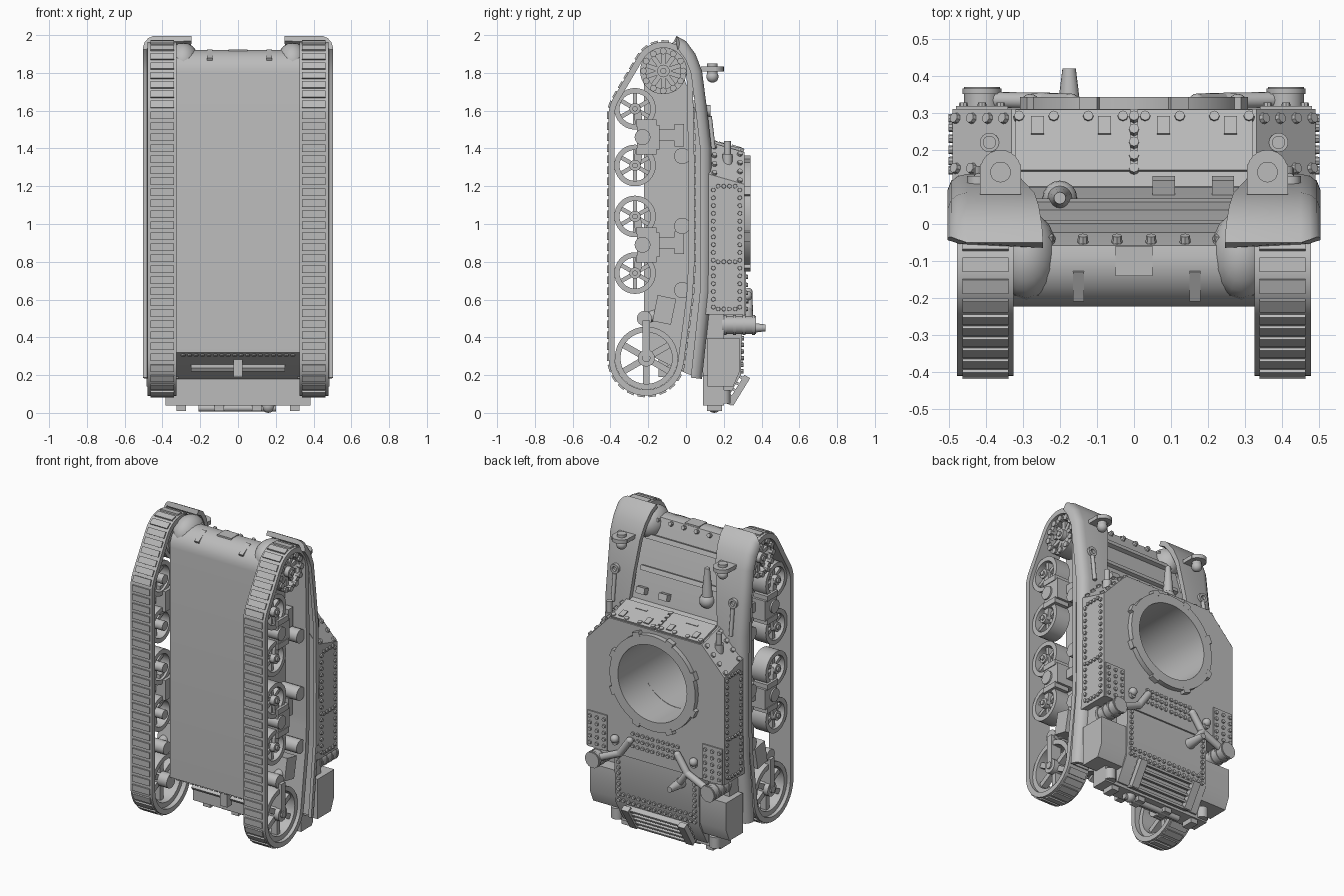
import bpy, bmesh, math
from mathutils import Matrix, Vector

cube = bpy.data.objects.get("Cube")
if cube:
    bpy.data.objects.remove(cube, do_unlink=True)

grey = bpy.data.materials.new("plain_grey")
grey.use_nodes = True
grey.diffuse_color = (0.5, 0.5, 0.5, 1)
for node in grey.node_tree.nodes:
    if node.type == 'BSDF_PRINCIPLED':
        node.inputs["Base Color"].default_value = grey.diffuse_color
        node.inputs["Roughness"].default_value = 0.7
parts = []


def finish(bm, name, mirror=False):
    bmesh.ops.recalc_face_normals(bm, faces=bm.faces)
    mesh = bpy.data.meshes.new(name)
    bm.to_mesh(mesh)
    bm.free()
    mesh.materials.append(grey)
    obj = bpy.data.objects.new(name, mesh)
    bpy.context.collection.objects.link(obj)
    if mirror:
        obj.modifiers.new("Mirror", 'MIRROR').use_mirror_merge = False
    parts.append(obj)
    return obj


def box(bm, centre, size, tilt=0.0, turn=0.0):
    m = (Matrix.Translation(centre) @ Matrix.Rotation(turn, 4, 'Y')
         @ Matrix.Rotation(tilt, 4, 'X') @ Matrix.Diagonal((*size, 1)))
    bmesh.ops.create_cube(bm, size=1, matrix=m)


def cyl(bm, start, end, r, r_end=None, n=16):
    a, b = Vector(start), Vector(end)
    m = Matrix.Translation((a + b) / 2) @ (b - a).to_track_quat('Z', 'Y').to_matrix().to_4x4()
    bmesh.ops.create_cone(bm, cap_ends=True, segments=n, radius1=r,
                          radius2=r if r_end is None else r_end, depth=(b - a).length, matrix=m)


def ball(bm, centre, r, stretch=(1, 1, 1)):
    m = Matrix.Translation(centre) @ Matrix.Diagonal((*stretch, 1))
    bmesh.ops.create_uvsphere(bm, u_segments=16, v_segments=10, radius=r, matrix=m)


def pipe(bm, points, r):
    for a, b in zip(points, points[1:]):
        cyl(bm, a, b, r)
        ball(bm, b, r)


def prism(bm, points, axis, low, high):
    place = (lambda p, d: (d, p[0], p[1])) if axis == 'x' else (lambda p, d: (p[0], d, p[1]))
    ends = [[bm.verts.new(place(p, d)) for p in points] for d in (low, high)]
    for end in ends:
        bm.faces.new(end)
    for i in range(len(points)):
        bm.faces.new((ends[0][i - 1], ends[0][i], ends[1][i], ends[1][i - 1]))


def skin(bm, loops):
    for i in range(len(loops)):
        for j in range(len(loops[0])):
            bm.faces.new((loops[i - 1][j - 1], loops[i - 1][j], loops[i][j], loops[i][j - 1]))


def hoop(bm, centre, axis, r_in, r_out, low, high, n=32):
    c, loops = Vector(centre), []
    for k in range(n):
        u, v = math.cos(math.tau * k / n), math.sin(math.tau * k / n)
        loops.append([bm.verts.new(c + Vector((d, r * u, r * v) if axis == 'x' else (r * u, d, r * v)))
                      for r, d in ((r_in, low), (r_out, low), (r_out, high), (r_in, high))])
    skin(bm, loops)


def rivets(bm, start, end, count, normal, r=0.013):
    a, b, nrm = Vector(start), Vector(end), Vector(normal).normalized()
    for i in range(count):
        p = a.lerp(b, i / (count - 1))
        cyl(bm, p - nrm * 0.01, p + nrm * 0.01, r, r * 0.85, 8)


def arc(cy, cz, r, begin, end, n):
    angles = [math.radians(begin + (end - begin) * i / n) for i in range(n + 1)]
    return [(cy + r * math.cos(a), cz + r * math.sin(a)) for a in angles]


# Hull body with a rounded nose and fairings towards the mudguards
bm = bmesh.new()
nose = arc(-0.1, 1.8, 0.122, 180, 70, 8)
prism(bm, [(0.08, 0.18), (0.0, 0.21), (-0.222, 0.32)] + nose + [(0.1, 1.45), (0.11, 1.3)], 'x', -0.33, 0.33)
hull = finish(bm, "hull")
bm = bmesh.new()
ball(bm, (0.29, -0.085, 1.86), 0.1, (0.85, 1.2, 1))
finish(bm, "nose_fairing", True)

# Upper body with angled front corners and a sloping front
bm = bmesh.new()
half = [(0.33, 1.44), (0.49, 1.27), (0.49, 0.52)]
prism(bm, half + [(-x, z) for x, z in reversed(half)], 'y', 0.1, 0.31)
for v in bm.verts:
    if v.co.y > 0.3 and v.co.z > 1:
        v.co.z -= 0.06
upper = finish(bm, "upper_body")

# Turret well cut through both bodies
bm = bmesh.new()
cyl(bm, (0, -0.21, 1.055), (0, 0.5, 1.055), 0.245, n=48)
cutter = finish(bm, "well_cutter")
parts.remove(cutter)
cutter.hide_render = True
for body in (hull, upper):
    cut = body.modifiers.new("Well", 'BOOLEAN')
    cut.operation, cut.object = 'DIFFERENCE', cutter
    bpy.context.view_layer.objects.active = body
    bpy.ops.object.modifier_apply(modifier=cut.name)
bpy.data.objects.remove(cutter, do_unlink=True)

bm = bmesh.new()
hoop(bm, (0, 0, 1.055), 'y', 0.245, 0.305, 0.3, 0.342, 48)
for k in range(8):
    a = math.tau * (k + 0.5) / 8
    box(bm, (0.305 * math.cos(a), 0.325, 1.055 + 0.305 * math.sin(a)), (0.035, 0.035, 0.05), turn=-a)
finish(bm, "turret_ring")

# Engine deck, side boxes and rear plates
bm = bmesh.new()
prism(bm, [(0.09, 0.53), (0.3, 0.53), (0.29, 0.2), (0.21, 0.06), (0.09, 0.06)], 'x', -0.3, 0.3)
finish(bm, "engine_deck")
bm = bmesh.new()
prism(bm, [(0.115, 0.395), (0.285, 0.395), (0.285, 0.22), (0.25, 0.14), (0.115, 0.14)], 'x', 0.29, 0.485)
box(bm, (0.37, 0.15, 0.46), (0.16, 0.1, 0.14))
finish(bm, "side_box", True)
bm = bmesh.new()
box(bm, (0, 0.145, 0.12), (0.77, 0.11, 0.16))
for x in (-0.2, 0.2):
    box(bm, (x, 0.28, 0.12), (0.05, 0.035, 0.17), tilt=-0.55)
for k in range(5):
    box(bm, (0, 0.22 + 0.019 * k, 0.055 + 0.033 * k), (0.44, 0.05, 0.014), tilt=-0.4)
cyl(bm, (-0.21, 0.15, 0.025), (0.2, 0.15, 0.025), 0.018)
ball(bm, (0.16, 0.15, 0.035), 0.035)
for x in (-0.3, -0.1, 0.1, 0.3):
    box(bm, (x, 0.15, 0.035), (0.05, 0.08, 0.05))
finish(bm, "rear_plates")
bm = bmesh.new()
cyl(bm, (0.35, 0.2, 0.05), (0.35, 0.2, 0.12), 0.035)
finish(bm, "rear_lamp", True)
bm = bmesh.new()
box(bm, (0, -0.08, 0.25), (0.5, 0.02, 0.08), tilt=-1)
rivets(bm, (-0.29, -0.195, 0.31), (0.29, -0.195, 0.31), 18, (0, -0.5, -1))
box(bm, (0, -0.12, 0.24), (0.05, 0.05, 0.1))
finish(bm, "belly_end_plate")

# Fenders: a curved sheet with a rolled outer edge, widening towards the nose
top = [Vector((0, *p)) for p in ((-0.05, 1.995), (0.0, 1.968), (0.05, 1.9), (0.085, 1.81), (0.112, 1.6),
                                 (0.135, 1.4), (0.137, 1.0), (0.135, 0.65), (0.085, 0.18))]
bm, rows = bmesh.new(), []
for i, p in enumerate(top):
    t = (top[min(i + 1, len(top) - 1)] - top[max(i - 1, 0)]).normalized()
    out = Vector((0, -t.z, t.y))
    inner = 0.245 + 0.07 * min(1, (top[0].z - p.z) / 0.55)
    # the front outer corner is rounded back along the sheet
    back = t * 0.04 if i == 0 else Vector()
    rows.append([bm.verts.new(p - out * drop + back * pull + Vector((x, 0, 0)))
                 for x, drop, pull in ((inner, 0, 0), (0.45, 0, 0), (0.475, 0.006, 0.3), (0.493, 0.02, 0.7),
                                       (0.503, 0.045, 1), (0.503, 0.06, 1), (0.482, 0.06, 1),
                                       (0.47, 0.03, 0.3), (inner, 0.03, 0))])
for a, b in zip(rows, rows[1:]):
    for j in range(len(a)):
        bm.faces.new((a[j - 1], a[j], b[j], b[j - 1]))
bm.faces.new(rows[0])
bm.faces.new(rows[-1])
finish(bm, "fender", True)

# Headlamps, fender tools and posts
bm = bmesh.new()
box(bm, (0.36, 0.12, 1.82), (0.11, 0.08, 0.025))
cyl(bm, (0.36, 0.145, 1.808), (0.36, 0.145, 1.833), 0.055, n=24)
cyl(bm, (0.36, 0.14, 1.775), (0.36, 0.14, 1.85), 0.028)
ball(bm, (0.36, 0.14, 1.78), 0.032)
finish(bm, "headlamp", True)
bm = bmesh.new()
hoop(bm, (0.42, 0, 1.6), 'y', 0.015, 0.03, 0.105, 0.13, 16)
cyl(bm, (0.42, 0.125, 1.57), (0.42, 0.145, 1.4), 0.012)
cyl(bm, (0.39, 0.22, 1.3), (0.39, 0.22, 1.44), 0.018)
cyl(bm, (0.39, 0.22, 1.3), (0.39, 0.22, 1.37), 0.026)
finish(bm, "fender_tool_and_post", True)

# Track belt: evenly spaced points on a closed path
path = arc(-0.12, 1.81, 0.155, 0, 150, 16) + [(-0.395, 1.65), (-0.41, 1.6)]
path += arc(-0.21, 0.29, 0.2, 180, 350, 18) + [(0.035, 0.62), (0.045, 0.8), (0.045, 1.3)]
pts = [Vector((0, *p)) for p in path]
lengths = [(pts[(i + 1) % len(pts)] - p).length for i, p in enumerate(pts)]
pads = 72
step, even, walked, target = sum(lengths) / (2 * pads), [], 0, 0
for i, p in enumerate(pts):
    while target < walked + lengths[i] and len(even) < 2 * pads:
        even.append(p.lerp(pts[(i + 1) % len(pts)], (target - walked) / lengths[i]))
        target += step
    walked += lengths[i]
belt, shoes, loops = bmesh.new(), bmesh.new(), []
for i, p in enumerate(even):
    t = (even[(i + 1) % len(even)] - even[i - 1]).normalized()
    out = Vector((0, t.z, -t.y))
    loops.append([belt.verts.new(p + out * d + Vector((x, 0, 0)))
                  for x, d in ((0.325, 0), (0.478, 0), (0.478, -0.032), (0.325, -0.032))])
    if i % 2 == 0:
        box(shoes, p + Vector((0.4, 0, 0)), (0.124, 0.016, 0.039), tilt=math.atan2(-t.y, t.z))
skin(belt, loops)
finish(belt, "track_belt", True)
finish(shoes, "track_pads", True)


def wheel(name, y, z, r, spokes, rim):
    bm = bmesh.new()
    hoop(bm, (0, y, z), 'x', r - rim, r, 0.355, 0.455)
    cyl(bm, (0.33, y, z), (0.465, y, z), r * 0.27)
    cyl(bm, (0.46, y, z), (0.475, y, z), r * 0.13)
    for k in range(spokes):
        a = math.tau * k / spokes
        mid = (r - rim) / 2
        box(bm, (0.415, y - mid * math.sin(a), z + mid * math.cos(a)), (0.04, r * 0.2, r - rim), tilt=a)
    finish(bm, name, True)


# Running gear
for i, z in enumerate((1.61, 1.31, 1.04, 0.74)):
    wheel("road_wheel_%d" % (i + 1), -0.27, z, 0.11, 6, 0.028)
wheel("idler_wheel", -0.21, 0.29, 0.167, 6, 0.03)
wheel("drive_sprocket", -0.12, 1.81, 0.123, 10, 0.03)
bm = bmesh.new()
cyl(bm, (0.34, -0.12, 1.81), (0.41, -0.12, 1.81), 0.1, n=24)
for y, z in arc(-0.12, 1.81, 0.105, 0, 330, 11):
    cyl(bm, (0.44, y, z), (0.467, y, z), 0.018, n=8)
finish(bm, "sprocket_bolts", True)

bm = bmesh.new()
for z in (1.46, 0.89):
    box(bm, (0.4, -0.2, z), (0.13, 0.12, 0.13))
    cyl(bm, (0.4, -0.23, z), (0.475, -0.23, z), 0.042)
    for side in (-1, 1):
        box(bm, (0.42, -0.21, z + side * 0.075), (0.1, 0.11, 0.035))
        box(bm, (0.44, -0.255, z + side * 0.115), (0.03, 0.04, 0.1), tilt=side * 0.15)
    box(bm, (0.36, -0.09, z + 0.01), (0.07, 0.12, 0.06))
    box(bm, (0.36, -0.035, z + 0.01), (0.08, 0.05, 0.12))
finish(bm, "bogies", True)
bm = bmesh.new()
for z in (1.36, 0.99, 0.65):
    cyl(bm, (0.32, -0.02, z), (0.46, -0.02, z), 0.043, n=20)
finish(bm, "return_rollers", True)
bm = bmesh.new()
box(bm, (0.39, -0.115, 0.545), (0.13, 0.1, 0.14), tilt=-0.2)
cyl(bm, (0.35, -0.22, 0.5), (0.45, -0.22, 0.5), 0.04)
cyl(bm, (0.41, -0.22, 0.5), (0.41, -0.12, 0.53), 0.03)
box(bm, (0.45, -0.21, 0.39), (0.04, 0.04, 0.2))
finish(bm, "idler_tensioner", True)

# Nose and sloping front details
bm = bmesh.new()
for x in (-0.15, 0.165):
    box(bm, (x, -0.155, 1.875), (0.03, 0.09, 0.06), tilt=0.5)
box(bm, (0, -0.1, 1.91), (0.1, 0.08, 0.03))
for z, depth in ((1.8, -0.008), (1.62, 0.05)):
    box(bm, (0, depth, z), (0.56, 0.03, 0.03), tilt=0.33)
rivets(bm, (-0.23, -0.04, 1.9), (0.23, -0.04, 1.9), 6, (0, 1, 0.4), 0.015)
for x in (0.08, 0.24):
    box(bm, (x, 0.1, 1.5), (0.06, 0.05, 0.04), tilt=0.3)
finish(bm, "nose_fittings")
bm = bmesh.new()
ball(bm, (-0.2, 0.07, 1.54), 0.047)
cyl(bm, (-0.2, 0.07, 1.56), (-0.2, 0.07, 1.75), 0.034, 0.016)
finish(bm, "aerial_base")

# Front hatch plates with slits and hinges
bm = bmesh.new()
box(bm, (0.165, 0.225, 1.41), (0.31, 0.17, 0.016), tilt=-0.29)
box(bm, (0.18, 0.19, 1.425), (0.08, 0.014, 0.014), tilt=-0.29)
for x in (0.08, 0.26):
    box(bm, (x, 0.265, 1.404), (0.035, 0.05, 0.02), tilt=-0.29)
rivets(bm, (0.03, 0.29, 1.395), (0.31, 0.29, 1.395), 4, (0, 0.3, 1), 0.016)
finish(bm, "front_hatches", True)
bm = bmesh.new()
rivets(bm, (0, 0.15, 1.433), (0, 0.29, 1.395), 5, (0, 0.3, 1), 0.016)
finish(bm, "hatch_seam_rivets")

# Riveted seams of the upper body and deck
bm = bmesh.new()
for y in (0.145, 0.285):
    rivets(bm, (0.49, y, 0.56), (0.49, y, 1.18), 16, (1, 0, 0))
for z in (0.55, 0.8, 1.2):
    rivets(bm, (0.49, 0.17, z), (0.49, 0.26, z), 4, (1, 0, 0))
for y, z in ((0.15, 0.01), (0.285, 0.05)):
    rivets(bm, (0.35, y, 1.42 - z), (0.48, y, 1.28 - z), 4, (1, 0.3, 1), 0.016)
box(bm, (0.41, 0.31, 0.635), (0.14, 0.016, 0.23))
for x in (0.36, 0.41, 0.46):
    rivets(bm, (x, 0.318, 0.55), (x, 0.318, 0.72), 5, (0, 1, 0))
rivets(bm, (0.27, 0.295, 0.22), (0.27, 0.3, 0.5), 9, (0, 1, 0))
for z in (0.22, 0.26):
    rivets(bm, (0.02, 0.293, z), (0.24, 0.293, z), 7, (0, 1, 0))
for z in (0.6, 0.64, 0.68):
    rivets(bm, (0.02, 0.31, z), (0.16, 0.31, z), 5, (0, 1, 0))
finish(bm, "rivets_and_patches", True)

# Exhaust silencers with pipes and a spout
bm = bmesh.new()
cyl(bm, (0.41, 0.19, 0.465), (0.41, 0.37, 0.465), 0.048, n=24)
for y in (0.2, 0.25, 0.3, 0.35):
    hoop(bm, (0.41, 0, 0.465), 'y', 0.04, 0.053, y, y + 0.015, 24)
pipe(bm, [(0.41, 0.335, 0.465), (0.24, 0.332, 0.54), (0.17, 0.33, 0.64)], 0.022)
cyl(bm, (0.28, 0.3, 0.6), (0.28, 0.33, 0.6), 0.02)
ball(bm, (0.28, 0.325, 0.62), 0.026)
finish(bm, "exhausts", True)
bm = bmesh.new()
cyl(bm, (-0.175, 0.29, 0.45), (-0.175, 0.42, 0.45), 0.034, 0.018)
pipe(bm, [(-0.24, 0.335, 0.54), (-0.175, 0.33, 0.45)], 0.02)
finish(bm, "filler_spout")

# Smooth curved surfaces, keep hard edges
bpy.ops.object.select_all(action='DESELECT')
for obj in parts:
    obj.select_set(True)
bpy.context.view_layer.objects.active = hull
bpy.ops.object.shade_smooth_by_angle(angle=math.radians(35))
